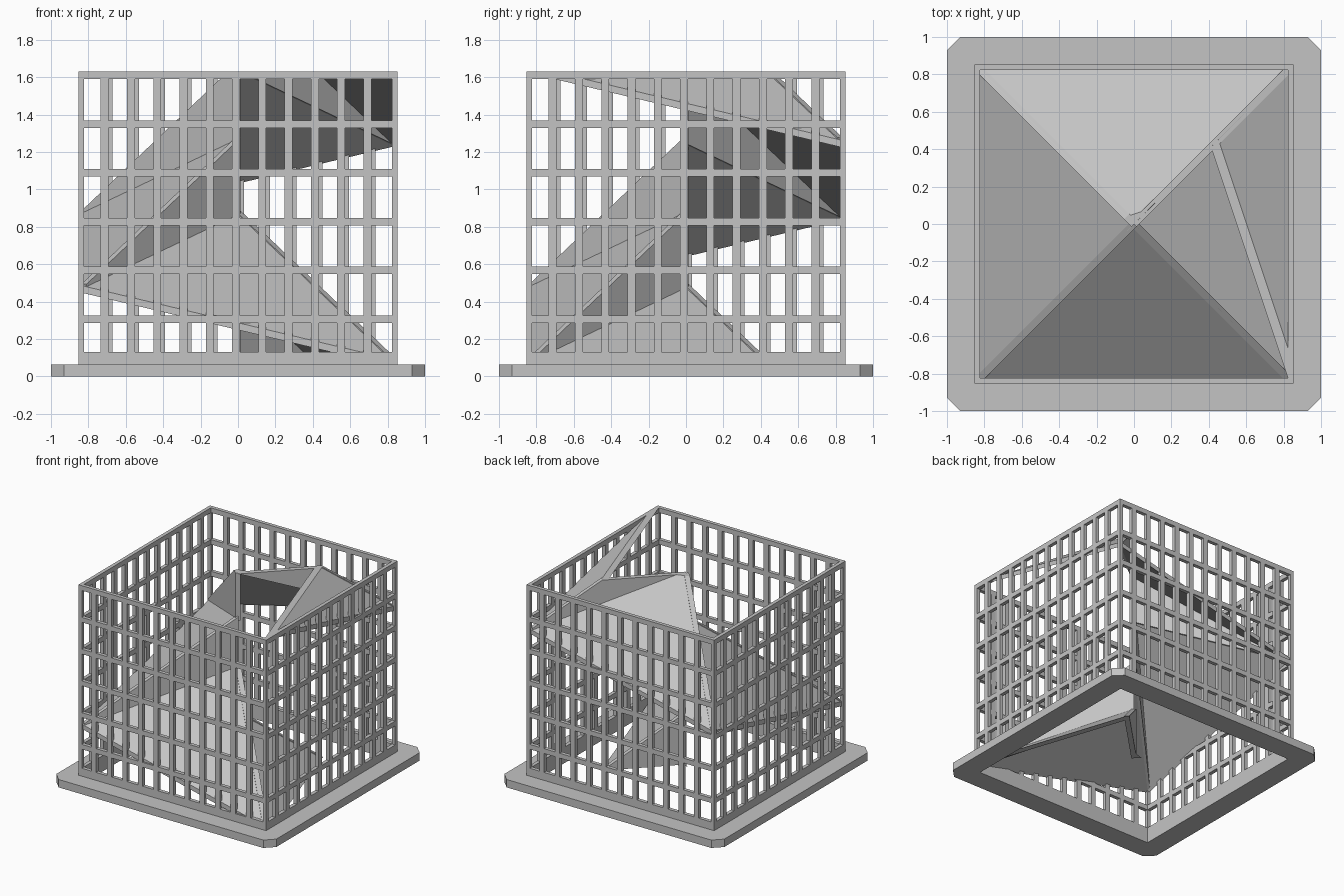
import bpy, bmesh, math
from mathutils import Vector, Matrix

if "Cube" in bpy.data.objects:
    bpy.data.objects.remove(bpy.data.objects["Cube"], do_unlink=True)

BASE_H = 0.065      # base plate thickness
TOP = 1.63          # top of the lattice
OUT, INN = 0.853, 0.823
STEP = (TOP - BASE_H) / 4   # rise per quarter turn
SLAB = 0.038        # vertical slab thickness
HALF = 0.02         # half thickness of the risers

grey = bpy.data.materials.new("light_grey")
grey.use_nodes = True
grey.diffuse_color = (0.55, 0.55, 0.55, 1)
grey.node_tree.nodes["Principled BSDF"].inputs["Base Color"].default_value = grey.diffuse_color


def make(name, bm):
    bmesh.ops.recalc_face_normals(bm, faces=bm.faces[:])
    mesh = bpy.data.meshes.new(name)
    bm.to_mesh(mesh)
    bm.free()
    mesh.materials.append(grey)
    obj = bpy.data.objects.new(name, mesh)
    bpy.context.collection.objects.link(obj)
    return obj


def box(bm, lo, hi):
    lo, hi = Vector(lo), Vector(hi)
    size = hi - lo
    m = Matrix.Translation((lo + hi) / 2) @ Matrix.Diagonal((*size, 1))
    bmesh.ops.create_cube(bm, size=1, matrix=m)


def clipped_hull(name, points):
    """Convex solid trimmed between the base plate and the lattice top."""
    bm = bmesh.new()
    for p in points:
        bm.verts.new(p)
    bmesh.ops.convex_hull(bm, input=bm.verts[:])
    for z, direction in ((BASE_H, -1), (TOP, 1)):
        cut = bmesh.ops.bisect_plane(
            bm, geom=bm.verts[:] + bm.edges[:] + bm.faces[:], dist=1e-5,
            plane_co=(0, 0, z), plane_no=(0, 0, direction), clear_outer=True)
        edges = [e for e in cut["geom_cut"] if isinstance(e, bmesh.types.BMEdge)]
        if edges:
            bmesh.ops.holes_fill(bm, edges=edges, sides=0)
    make(name, bm)


# Base plate: chamfered square ring
bm = bmesh.new()
c = 0.93
outer = [(c, -1), (1, -c), (1, c), (c, 1), (-c, 1), (-1, c), (-1, -c), (-c, -1)]
inner = [(INN, -INN), (INN, INN), (-INN, INN), (-INN, -INN)]
for loop in (outer, inner):
    vs = [bm.verts.new((x, y, 0)) for x, y in loop]
    for i, v in enumerate(vs):
        bm.edges.new((v, vs[(i + 1) % len(vs)]))
bmesh.ops.triangle_fill(bm, edges=bm.edges[:], use_beauty=True, normal=(0, 0, 1))
ext = bmesh.ops.extrude_face_region(bm, geom=bm.faces[:], use_keep_orig=True)
bmesh.ops.translate(bm, vec=(0, 0, BASE_H),
                    verts=[g for g in ext["geom"] if isinstance(g, bmesh.types.BMVert)])
make("base_plate", bm)

# Lattice walls: one panel turned four times
ROW = (TOP - BASE_H) / 6
for n, side in enumerate(("front", "right", "back", "left")):
    bm = bmesh.new()
    y0, y1 = -OUT, -INN
    box(bm, (-OUT, y0, BASE_H), (INN, y1, 0.13))
    for r in range(1, 7):
        z = BASE_H + ROW * r
        box(bm, (-OUT, y0, z - 0.04), (INN, y1, z))
    box(bm, (-OUT, y0, BASE_H), (-INN, y1, TOP))
    for j in range(-5, 6):
        x = -0.0105 + 0.1405 * j
        box(bm, (x - 0.021, y0, BASE_H), (x + 0.021, y1, TOP))
    bmesh.ops.rotate(bm, verts=bm.verts[:], cent=(0, 0, 0),
                     matrix=Matrix.Rotation(n * math.pi / 2, 3, 'Z'))
    make(side + "_lattice", bm)


# Spiral of sloping triangular slabs joined by upright triangular risers
def level(k):
    return BASE_H + STEP * k


def corner(k, centre, reach=1.02):
    """Wall corner k, pushed slightly into the lattice along the slope."""
    a = -math.pi / 4 - k * math.pi / 2
    r = INN * math.sqrt(2)
    p = Vector((r * math.cos(a), r * math.sin(a), level(k)))
    return centre + (p - centre) * reach


UP = Vector((0, 0, SLAB))
for k in range(-2, 4):
    centre = Vector((0, 0, level(k + 2)))
    tri = [corner(k, centre), corner(k + 1, centre), centre]
    clipped_hull(f"spiral_slab_{k + 3}", tri + [p + UP for p in tri])

for k in range(-1, 4):
    low, high = Vector((0, 0, level(k + 1))), Vector((0, 0, level(k + 2)))
    tip = corner(k, high, 1.0)
    side = Vector((-tip.y, tip.x, 0)).normalized() * HALF
    pts = [tip, low, high + UP, tip + UP]
    clipped_hull(f"spiral_riser_{k + 2}", [p + s for p in pts for s in (side, -side)])
